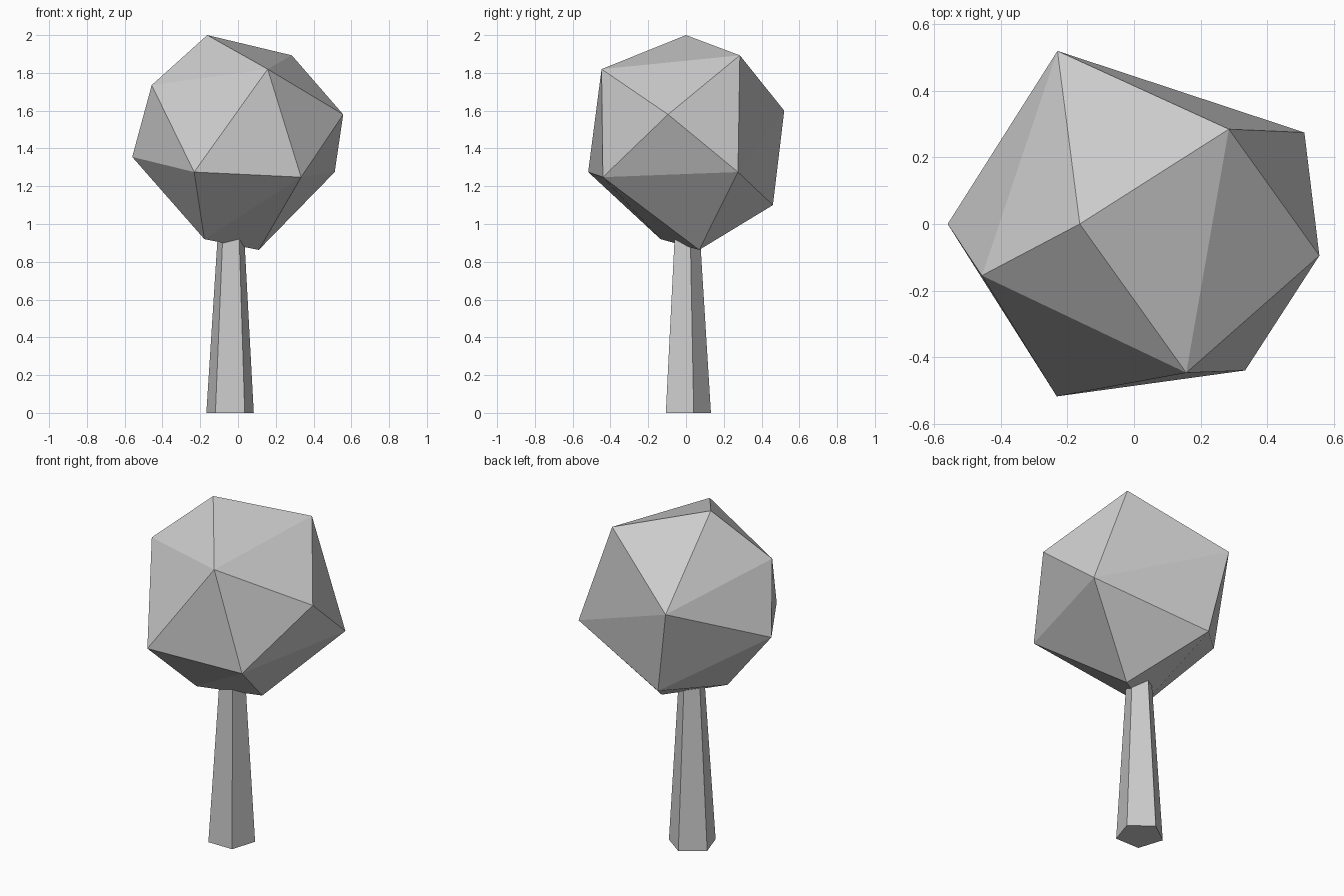
import bpy, bmesh, math

if "Cube" in bpy.data.objects:
    bpy.data.objects.remove(bpy.data.objects["Cube"])


def finish(bm, name):
    bmesh.ops.recalc_face_normals(bm, faces=bm.faces[:])
    mesh = bpy.data.meshes.new(name)
    bm.to_mesh(mesh)
    bm.free()
    obj = bpy.data.objects.new(name, mesh)
    bpy.context.collection.objects.link(obj)
    return obj


# Trunk: tapered five-sided post, one flat side facing the front
bm = bmesh.new()
rings = []
for z, r, cx in ((0, 0.132, -0.042), (1.0, 0.07, -0.037)):
    angles = [math.radians(90 + 72 * i) for i in range(5)]
    rings.append([bm.verts.new((cx + r * math.cos(a), r * math.sin(a), z)) for a in angles])
low, high = rings
for i in range(5):
    j = (i + 1) % 5
    bm.faces.new((low[i], low[j], high[j], high[i]))
bm.faces.new(low[::-1])
bm.faces.new(high)
finish(bm, "trunk")

# Crown: irregular faceted ball, wrapped around its corner points
corners = [
    (-0.163, 0.0, 2.0), (0.285, 0.285, 1.893), (0.157, -0.447, 1.82),
    (-0.457, -0.155, 1.735), (-0.23, 0.52, 1.6), (0.557, -0.095, 1.58),
    (-0.56, 0.0, 1.355), (-0.232, -0.518, 1.275), (0.512, 0.275, 1.275),
    (0.334, -0.44, 1.248), (-0.138, 0.46, 1.1),
    (-0.178, -0.135, 0.92), (0.11, 0.07, 0.863),
]
bm = bmesh.new()
for c in corners:
    bm.verts.new(c)
bmesh.ops.convex_hull(bm, input=bm.verts[:])
finish(bm, "crown")
